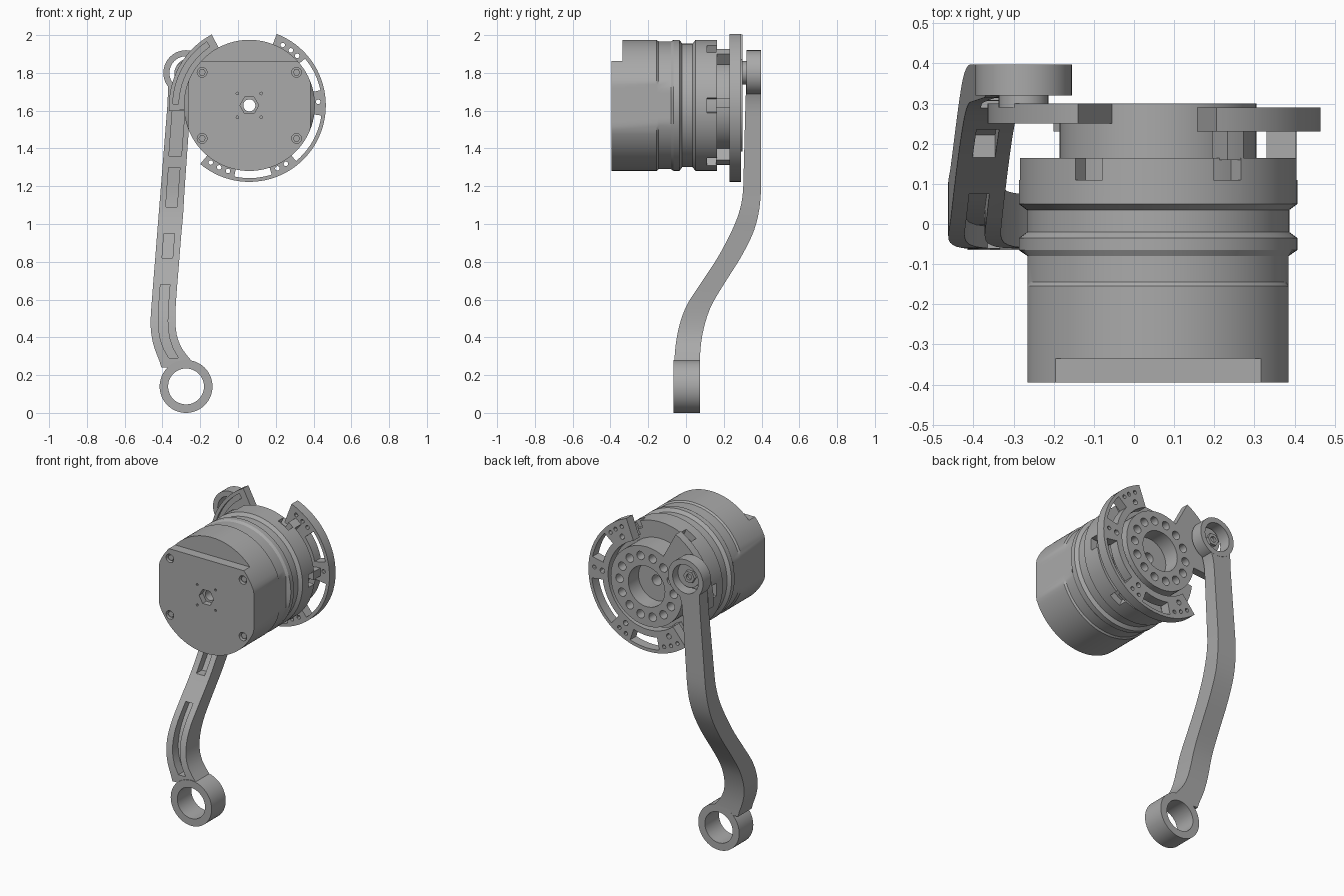
import bpy, bmesh
from math import sin, cos, radians, tau

if "Cube" in bpy.data.objects:
    bpy.data.objects.remove(bpy.data.objects["Cube"])

grey = bpy.data.materials.new("machined_grey")
grey.use_nodes = True
colour = (0.4, 0.4, 0.4, 1)
grey.diffuse_color = colour
grey.node_tree.nodes["Principled BSDF"].inputs["Base Color"].default_value = colour

CX, CZ = 0.06, 1.628  # motor axis


def loft(name, rings):
    """Closed solid through matching rings of points."""
    bm = bmesh.new()
    loops = [[bm.verts.new(p) for p in ring] for ring in rings]
    n = len(loops[0])
    for a, b in zip(loops, loops[1:]):
        for i in range(n):
            bm.faces.new((a[i], a[(i + 1) % n], b[(i + 1) % n], b[i]))
    bm.faces.new(loops[0])
    bm.faces.new(loops[-1])
    bmesh.ops.recalc_face_normals(bm, faces=bm.faces)
    mesh = bpy.data.meshes.new(name)
    bm.to_mesh(mesh)
    bm.free()
    mesh.materials.append(grey)
    ob = bpy.data.objects.new(name, mesh)
    bpy.context.collection.objects.link(ob)
    return ob


def prism(name, outline, y0, y1):
    return loft(name, [[(x, y, z) for x, z in outline] for y in (y0, y1)])


def disc(name, x, z, r, y0, y1, n=64):
    return prism(name, [(x + r * cos(tau * i / n), z + r * sin(tau * i / n))
                        for i in range(n)], y0, y1)


def polar(r, degrees):
    return CX + r * cos(radians(degrees)), CZ + r * sin(radians(degrees))


def sector(name, r0, r1, a0, a1, y0, y1):
    n = max(4, int((a1 - a0) / 4))
    angles = [a0 + (a1 - a0) * i / n for i in range(n + 1)]
    return prism(name, [polar(r1, a) for a in angles]
                 + [polar(r0, a) for a in reversed(angles)], y0, y1)


def combine(ob, tools, operation="DIFFERENCE"):
    for tool in tools:
        mod = ob.modifiers.new("combine", "BOOLEAN")
        mod.operation = operation
        mod.solver = "EXACT"
        mod.object = tool
        bpy.context.view_layer.objects.active = ob
        bpy.ops.object.modifier_apply(modifier=mod.name)
        bpy.data.objects.remove(tool)


# Motor housing: turned profile with flats on both sides (y, radius, flat offset)
profile = [(-.395, .347, .325), (-.155, .347, .325), (-.145, .338, .325),
           (-.08, .338, .325), (-.065, .347, .347), (-.035, .347, .347),
           (-.02, .327, .327), (.035, .327, .327), (.05, .347, .347),
           (.165, .347, .347)]
rings = []
for y, r, flat in profile:
    circle = [(r * cos(tau * i / 96), r * sin(tau * i / 96)) for i in range(96)]
    rings.append([(CX + max(-flat, min(flat, x)), y, CZ + z) for x, z in circle])
housing = loft("motor_housing", rings)
cuts = [prism("cut", [(-.4, 1.862), (.5, 1.862), (.5, 2.1), (-.4, 2.1)], -.5, -.335),
        disc("cut", CX, CZ, .05, -.5, -.36, 6),
        disc("cut", CX, CZ, .032, -.5, .3, 24)]
for sx in (-1, 1):
    for sz in (-1, 1):
        cuts.append(disc("cut", CX + .25 * sx, CZ + .175 * sz, .026, -.5, -.37, 16))
        cuts.append(disc("cut", CX + .063 * sx, CZ + .063 * sz, .007, -.5, -.38, 8))
for a in range(0, 360, 60):
    cuts.append(sector("cut", .305, .4, a - 6.5, a + 6.5, .11, .2))
combine(housing, cuts)

# Cap screws in the front corners
for sx, side in ((-1, "right"), (1, "left")):
    for sz, level in ((-1, "lower"), (1, "upper")):
        disc(f"{level}_{side}_screw", CX + .25 * sx, CZ + .175 * sz, .019, -.385, -.36, 6)

# Output hub with centre bore and bolt circle
hub = disc("output_hub", CX, CZ, .245, .16, .30)
cuts = [disc("cut", CX, CZ, .125, .2, .4, 48), disc("cut", CX, CZ, .032, .1, .3, 24)]
for i in range(14):
    cuts.append(disc("cut", *polar(.185, i * 360 / 14), .026, .24, .4, 16))
combine(hub, cuts)

# Open stop ring with windows and bolt holes
ring = sector("stop_ring", .27, .405, -130, 69, .23, .29)
cuts = [sector("cut", .31, .385, a, b, .2, .32)
        for a, b in ((12, 40), (-50, -8), (-102, -72))]
for a in (-124, -116, -108, -66, -58, 3, 46, 53, 61):
    cuts.append(disc("cut", *polar(.365, a), .012, .2, .32, 12))
for a in (-118, -61, 2, 56):
    cuts.append(disc("cut", *polar(.31, a), .016, .2, .32, 12))
combine(ring, cuts)
for a in (-118, -61, 2, 56):
    sector("ring_foot", .272, .345, a - 4, a + 4, .16, .232)

# Crank fan on the hub, grooved on its front
crank = sector("crank_plate", .235, .425, 118, 184, .25, .30)
combine(crank, [sector("cut", .375, .405, 124, 179, .2, .265)])

# Swept link: z, right edge, left edge, front, back
stations = [(1.77, -.37, -.20, .32, .397), (1.65, -.372, -.25, .315, .397),
            (1.15, -.412, -.285, .302, .397), (1.05, -.42, -.29, .28, .385),
            (.95, -.428, -.30, .237, .357), (.82, -.438, -.31, .168, .29),
            (.7, -.448, -.32, .088, .212), (.57, -.458, -.33, 0, .132),
            (.47, -.465, -.333, -.035, .098), (.38, -.455, -.32, -.053, .08),
            (.31, -.432, -.28, -.06, .074), (.24, -.4, -.21, -.063, .072)]


def at(z):
    for a, b in zip(stations, stations[1:]):
        if b[0] <= z <= a[0]:
            t = (a[0] - z) / (a[0] - b[0])
            return [p + (q - p) * t for p, q in zip(a, b)][1:]


def section(z, x0, x1, y0, y1):
    return [(x0, y0, z), (x1, y0, z), (x1, y1, z), (x0, y1, z)]


def smooth_at(z):
    """Soften the bends by averaging nearby stations."""
    near = [at(min(1.77, max(.24, z + d))) for d in (-.04, -.02, 0, .02, .04)]
    return [sum(c) / 5 for c in zip(*near)]


def pocket(z0, z1, half):
    rows = []
    for i in range(9):
        z = z0 + (z1 - z0) * i / 8
        x0, x1, y0, y1 = smooth_at(z)
        mid = (x0 + x1) / 2
        rows.append(section(z, mid - half, mid + half, y0 - .04, y0 + .055))
    return loft("cut", rows)


heights = [1.77 - i * (1.77 - .24) / 44 for i in range(45)]
link = loft("link_arm", [section(z, *smooth_at(z)) for z in heights])
EX = -.275  # both link eyes sit on this line
combine(link, [disc("eye", EX, 1.80, .12, .32, .398),
               disc("eye", EX, .14, .14, -.065, .073)], "UNION")
combine(link, [disc("cut", EX, 1.80, .088, .2, .5, 48),
               disc("cut", EX, .14, .095, -.2, .2, 48)]
        + [pocket(*p) for p in ((1.36, 1.6, .033), (1.09, 1.3, .03),
                                (.82, .95, .028), (.29, .68, .025))])

# Pivot joining crank and link
disc("pivot_boss", EX, 1.80, .062, .29, .335, 32)
disc("pivot_bearing", EX + .015, 1.80, .075, .325, .345, 32)
nut = disc("pivot_nut", EX, 1.80, .038, .34, .365, 6)
combine(nut, [disc("cut", EX, 1.80, .018, .35, .4, 16)])

# Smooth round walls, keep machined edges crisp
bpy.ops.object.select_all(action="DESELECT")
for ob in bpy.context.collection.objects:
    if ob.type == "MESH" and grey.name in ob.data.materials:
        ob.select_set(True)
        bpy.context.view_layer.objects.active = ob
bpy.ops.object.shade_smooth_by_angle()
